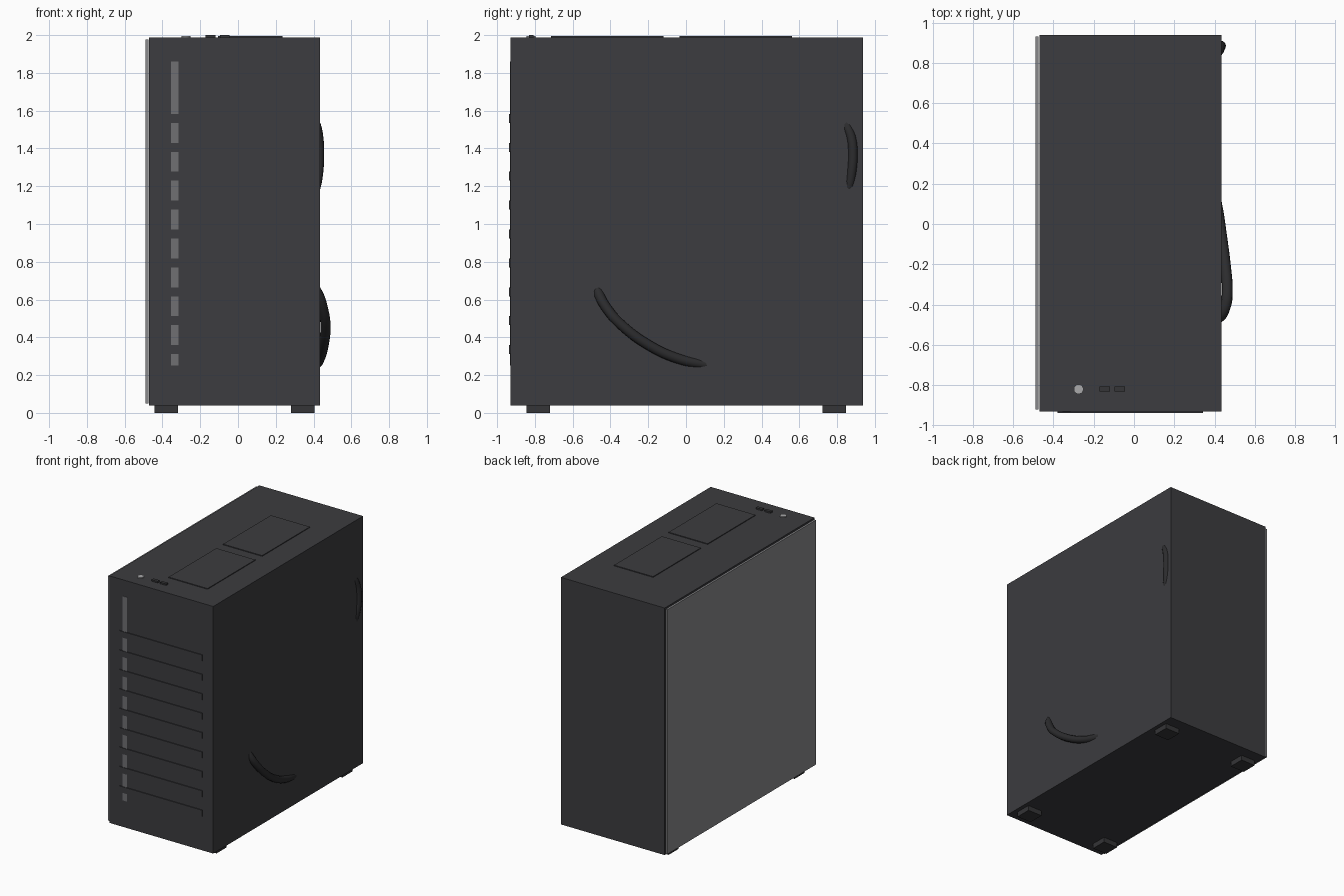
import bpy, math

if "Cube" in bpy.data.objects:
    bpy.data.objects.remove(bpy.data.objects["Cube"])


def material(name, r, g, b):
    m = bpy.data.materials.new(name)
    m.diffuse_color = (r, g, b, 1)
    m.use_nodes = True
    m.node_tree.nodes["Principled BSDF"].inputs["Base Color"].default_value = m.diffuse_color
    return m


BLACK = material("case_black", 0.045, 0.045, 0.05)
DARK = material("trim_dark", 0.035, 0.035, 0.038)
CABLE = material("cable_black", 0.025, 0.025, 0.027)
GLASS = material("smoked_glass", 0.25, 0.25, 0.26)
LIGHT = material("light_grey", 0.4, 0.4, 0.41)
STRIP = material("strip_grey", 0.16, 0.16, 0.17)


def box(name, x, y, z, mat):
    """Box from (min, max) pairs on each axis."""
    bpy.ops.mesh.primitive_cube_add(size=1, location=[sum(r) / 2 for r in (x, y, z)])
    o = bpy.context.object
    o.name = name
    o.scale = [r[1] - r[0] for r in (x, y, z)]
    bpy.ops.object.transform_apply(location=False, rotation=False, scale=True)
    o.data.materials.append(mat)
    return o


def cable(name, points, radius):
    """Smooth round cable through the points."""
    c = bpy.data.curves.new(name, 'CURVE')
    c.dimensions = '3D'
    c.bevel_depth = radius
    c.bevel_resolution = 4
    c.resolution_u = 10
    c.use_fill_caps = True
    s = c.splines.new('BEZIER')
    s.bezier_points.add(len(points) - 1)
    for p, co in zip(s.bezier_points, points):
        p.co = co
        p.handle_left_type = p.handle_right_type = 'AUTO'
    c.materials.append(CABLE)
    o = bpy.data.objects.new(name, c)
    bpy.context.collection.objects.link(o)


# Case shell, open on the left behind the glass
X, Y, Z, T = (-0.47, 0.435), (-0.93, 0.937), (0.04, 1.988), 0.02
inner_y = (Y[0] + T, Y[1] - T)
inner_z = (Z[0] + T, Z[1] - T)
box("top_panel", X, Y, (Z[1] - T, Z[1]), BLACK)
box("bottom_panel", X, Y, (Z[0], Z[0] + T), BLACK)
box("front_panel", X, (Y[0], Y[0] + T), inner_z, BLACK)
box("back_panel", X, (Y[1] - T, Y[1]), inner_z, BLACK)
box("right_panel", (X[1] - T, X[1]), inner_y, inner_z, BLACK)
box("motherboard_tray", (0.26, 0.28), inner_y, inner_z, BLACK)

# Glass side panel, held just off the case
box("glass_side_panel", (-0.49, -0.475), (-0.92, 0.93), (0.05, 1.978), GLASS)

# Front light strip and vent slats
box("light_strip", (-0.355, -0.315), (-0.933, -0.925), (0.25, 1.86), STRIP)
for i in range(9):
    z = 0.335 + i * 0.153
    box(f"front_slat_{i + 1}", (-0.38, 0.343), (-0.937, -0.925), (z - 0.024, z + 0.024), BLACK)

# Top dust filters
for name, y in (("front", (-0.715, -0.12)), ("rear", (-0.035, 0.56))):
    box(f"top_filter_{name}", (-0.105, 0.235), y, (1.98, 1.994), BLACK)

# Power button and ports
bpy.ops.mesh.primitive_cylinder_add(vertices=32, radius=0.024, depth=0.018,
                                    location=(-0.275, -0.82, 1.987))
power = bpy.context.object
power.name = "power_button"
power.data.materials.append(LIGHT)
bpy.ops.object.shade_smooth_by_angle()
for i, x in enumerate((-0.145, -0.07)):
    box(f"usb_port_{i + 1}", (x - 0.026, x + 0.026), (-0.832, -0.807), (1.98, 2.0), DARK)

# Feet
for i, x in enumerate((-0.38, 0.342)):
    for j, y in enumerate((-0.782, 0.785)):
        box(f"foot_{i}{j}", (x - 0.062, x + 0.062), (y - 0.062, y + 0.062), (0, 0.045), DARK)

# Cables bulging through the right side
cable("lower_cable", [(0.31, -0.48, 0.76), (0.415, -0.467, 0.645), (0.453, -0.41, 0.54),
                      (0.463, -0.33, 0.455), (0.453, -0.2, 0.36), (0.435, -0.06, 0.293),
                      (0.414, 0.08, 0.259), (0.37, 0.28, 0.24)], 0.027)
cable("upper_cable", [(0.34, 0.8, 1.66), (0.411, 0.848, 1.53), (0.428, 0.877, 1.45),
                      (0.431, 0.884, 1.36), (0.426, 0.877, 1.27), (0.411, 0.863, 1.19),
                      (0.35, 0.82, 1.04)], 0.025)
